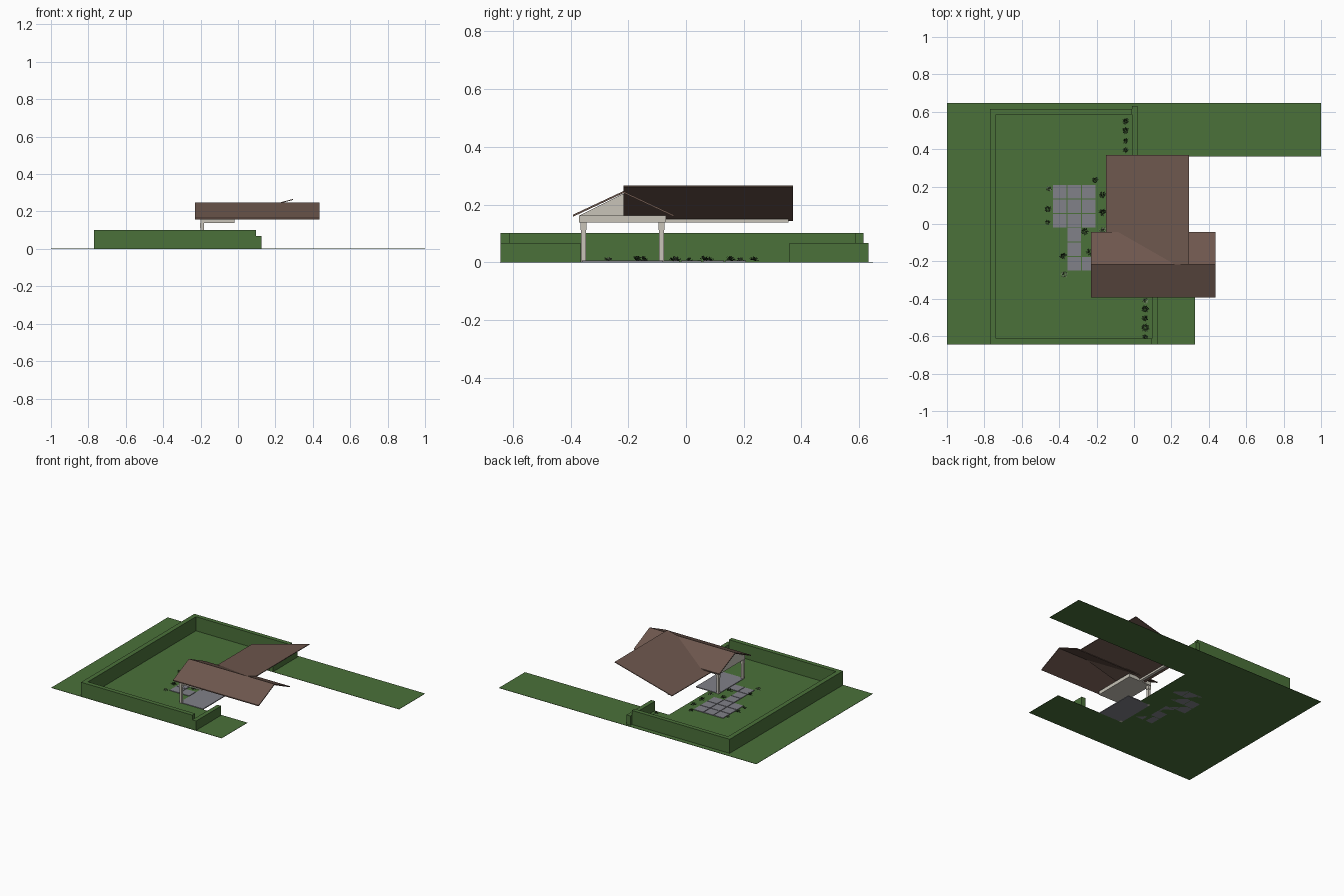
import bpy, bmesh, math, random
from mathutils import Vector

if "Cube" in bpy.data.objects:
    bpy.data.objects.remove(bpy.data.objects["Cube"])

random.seed(4)


def mat(name, rgb):
    m = bpy.data.materials.new(name)
    m.diffuse_color = (*rgb, 1)
    m.use_nodes = True
    m.node_tree.nodes["Principled BSDF"].inputs["Base Color"].default_value = m.diffuse_color
    return m


GRASS = mat("grass green", (0.07, 0.165, 0.042))
ROOF = mat("roof brown", (0.155, 0.095, 0.075))
STONE = mat("paving grey", (0.22, 0.22, 0.25))
TRIM = mat("trim off white", (0.58, 0.55, 0.48))
LEAF = mat("dark leaf", (0.022, 0.045, 0.015))
SAGE = mat("pale leaf", (0.16, 0.24, 0.12))


def mesh(name, verts, faces, material):
    me = bpy.data.meshes.new(name)
    me.from_pydata(verts, [], faces)
    me.materials.append(material)
    bm = bmesh.new()
    bm.from_mesh(me)
    if name != "plant":
        bmesh.ops.recalc_face_normals(bm, faces=bm.faces)
    bm.to_mesh(me)
    bm.free()
    ob = bpy.data.objects.new(name, me)
    bpy.context.collection.objects.link(ob)
    return ob


def prism(name, outline, shift, material):
    """Extrude a closed 3D outline along a vector."""
    n = len(outline)
    low = [Vector(p) for p in outline]
    verts = low + [p + Vector(shift) for p in low]
    faces = [list(range(n))[::-1], list(range(n, 2 * n))]
    faces += [[i, (i + 1) % n, n + (i + 1) % n, n + i] for i in range(n)]
    return mesh(name, verts, faces, material)


def box(name, x0, x1, y0, y1, z0, z1, material):
    return prism(name, [(x0, y0, z0), (x1, y0, z0), (x1, y1, z0), (x0, y1, z0)],
                 (0, 0, z1 - z0), material)


# Lawn with the house footprint left open
lawn = [(-1, -.645), (.325, -.645), (.325, -.36), (-.2, -.36), (-.2, -.08), (-.12, -.08),
        (-.12, .36), (1, .36), (1, .648), (-1, .648)]
prism("lawn", [(x, y, 0) for x, y in lawn], (0, 0, .002), GRASS)

# Tall boundary hedge, one U shape, and the two low front hedges
hedge = [(-.77, -.643), (.095, -.643), (.095, -.612), (-.737, -.612),
         (-.737, .585), (-.01, .585), (-.01, .615), (-.77, .615)]
prism("boundary_hedge", [(x, y, .002) for x, y in hedge], (0, 0, .099), GRASS)
box("low_hedge_south", .095, .125, -.643, -.365, .002, .068, GRASS)
box("low_hedge_north", -.01, .02, .358, .632, .002, .068, GRASS)

# Gabled wing roof: chevron profile run along x
T = .007
chevron = [(-.392, .165), (-.217, .247), (-.042, .165),
           (-.042, .165 - T), (-.217, .247 - T), (-.392, .165 - T)]
prism("wing_roof", [(-.23, y, z) for y, z in chevron], (.665, 0, 0), ROOF)

# Main roof: a single slope rising to the right
slope = [(-.15, .148), (.295, .267), (.295, .262), (-.15, .143)]
prism("main_roof", [(x, -.217, z) for x, z in slope], (0, .587, 0), ROOF)

# Porch: gable wall, ceiling, eave beam, floor
prism("porch_gable", [(-.2, -.37, .162), (-.2, -.064, .162), (-.2, -.217, .238)],
      (.01, 0, 0), TRIM)
box("porch_ceiling", -.2, -.02, -.37, -.07, .138, .163, TRIM)
box("eave_beam", -.125, -.105, -.07, .355, .138, .151, TRIM)
box("porch_floor", -.2, -.02, -.36, -.08, 0, .006, STONE)

# Porch posts with flared caps
for y in (-.355, -.085):
    box("porch_post", -.2, -.183, y - .0085, y + .0085, 0, .14, TRIM)
    box("post_cap", -.202, -.181, y - .011, y + .011, .112, .138, TRIM)

# Paving: three by three terrace and an L-shaped path
tiles = [(c, r) for c in range(3) for r in range(3)] + [(1, 3), (1, 4), (1, 5), (2, 5)]
for c, r in tiles:
    x, y = -.434 + c * .0775, .208 - r * .0768
    x1 = min(x + .073, -.2)
    box("paving_slab", x, x1, y - .0725, y, 0, .006, STONE)


# Plants: small tufts of pointed leaves
def plant(x, y, r, material):
    verts, faces = [], []
    for i in range(18):
        a = i * 2.4 + random.uniform(-.3, .3)
        lift = random.uniform(.2, 1.2)
        d = Vector((math.cos(a) * math.cos(lift), math.sin(a) * math.cos(lift), math.sin(lift)))
        s = Vector((-math.sin(a), math.cos(a), 0)) * r * .22
        base = Vector((x, y, .003))
        mid = base + d * r * .8
        tip = base + d * r * 1.25 - Vector((0, 0, r * .15))
        k = len(verts)
        verts += [base + d * r * .3, mid + s, tip, mid - s]
        faces.append([k, k + 1, k + 2, k + 3])
    mesh("plant", verts, faces, material)


spots = [(-.455, .187), (-.46, .08), (-.462, .01), (-.208, .235), (-.38, -.17), (-.372, -.27),
         (-.262, -.04), (-.235, -.15), (-.168, .155), (-.168, .062), (-.168, -.035)]
spots += [(-.045, y) for y in (.55, .5, .445, .395)]
spots += [(.06, y) for y in (-.41, -.455, -.505, -.555, -.605)]
for i, (x, y) in enumerate(spots):
    plant(x, y, random.uniform(.014, .021), SAGE if i % 5 == 0 else LEAF)
